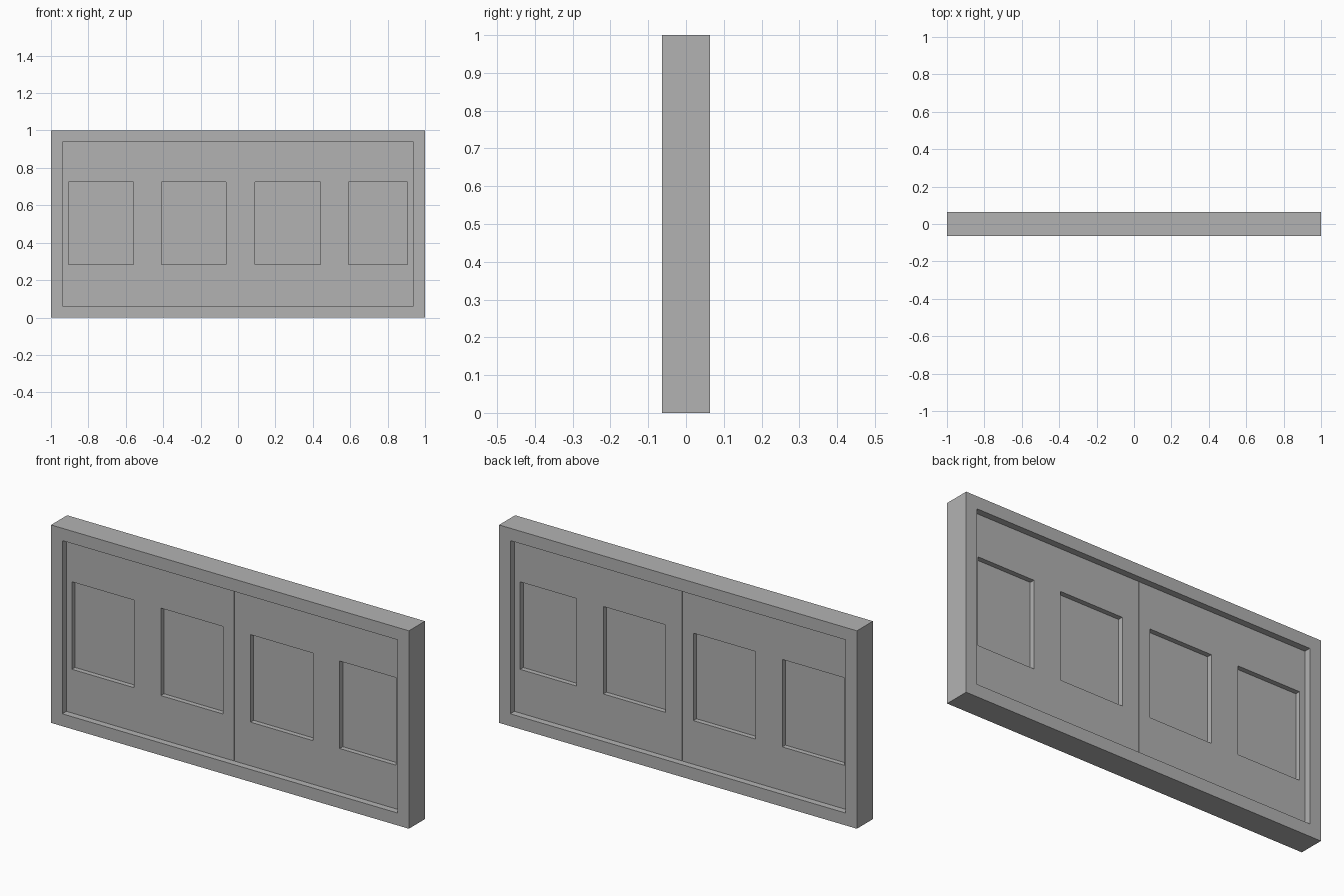
import bpy
import bmesh

cube = bpy.data.objects.get("Cube")
if cube:
    bpy.data.objects.remove(cube, do_unlink=True)

# Single flat grey
grey = bpy.data.materials.new("light_grey")
grey.use_nodes = True
colour = (0.448, 0.448, 0.448, 1)
grey.diffuse_color = colour
grey.node_tree.nodes["Principled BSDF"].inputs["Base Color"].default_value = colour


def plate(name, xs, zs, half, holes=()):
    """Upright slab on a grid of x and z lines, leaving out the hole cells."""
    bm = bmesh.new()
    grid = [[bm.verts.new((x, -half, z)) for z in zs] for x in xs]
    for i in range(len(xs) - 1):
        for j in range(len(zs) - 1):
            if (i, j) not in holes:
                bm.faces.new((grid[i][j], grid[i + 1][j],
                              grid[i + 1][j + 1], grid[i][j + 1]))
    sheet = bm.faces[:]
    back = bmesh.ops.extrude_face_region(bm, geom=sheet, use_keep_orig=True)
    for v in back["geom"]:
        if isinstance(v, bmesh.types.BMVert):
            v.co.y = half
    bmesh.ops.recalc_face_normals(bm, faces=bm.faces)
    mesh = bpy.data.meshes.new(name)
    bm.to_mesh(mesh)
    bm.free()
    mesh.materials.append(grey)
    obj = bpy.data.objects.new(name, mesh)
    bpy.context.collection.objects.link(obj)
    return obj


# Outer frame and the depth of each layer
RIM = 0.0625
EDGE = 1 - RIM
FRAME_HALF, SASH_HALF, PANE_HALF = 0.064, 0.031, 0.006
SEAM = 0.001
plate("outer_frame", (-1, -EDGE, EDGE, 1), (0, RIM, EDGE, 1), FRAME_HALF, {(1, 1)})

# Two sashes meeting at a fine seam, each with two recessed panes
SILL, HEAD = 0.283, 0.725
sashes = {
    "right": (-EDGE, -0.907, -0.56, -0.41, -0.063, -SEAM),
    "left": (SEAM, 0.092, 0.44, 0.59, 0.905, EDGE),
}
for side, xs in sashes.items():
    plate(side + "_sash", xs, (RIM, SILL, HEAD, EDGE), SASH_HALF, {(1, 1), (3, 1)})
    for number, i in enumerate((1, 3), 1):
        plate(f"{side}_pane_{number}", xs[i:i + 2], (SILL, HEAD), PANE_HALF)
